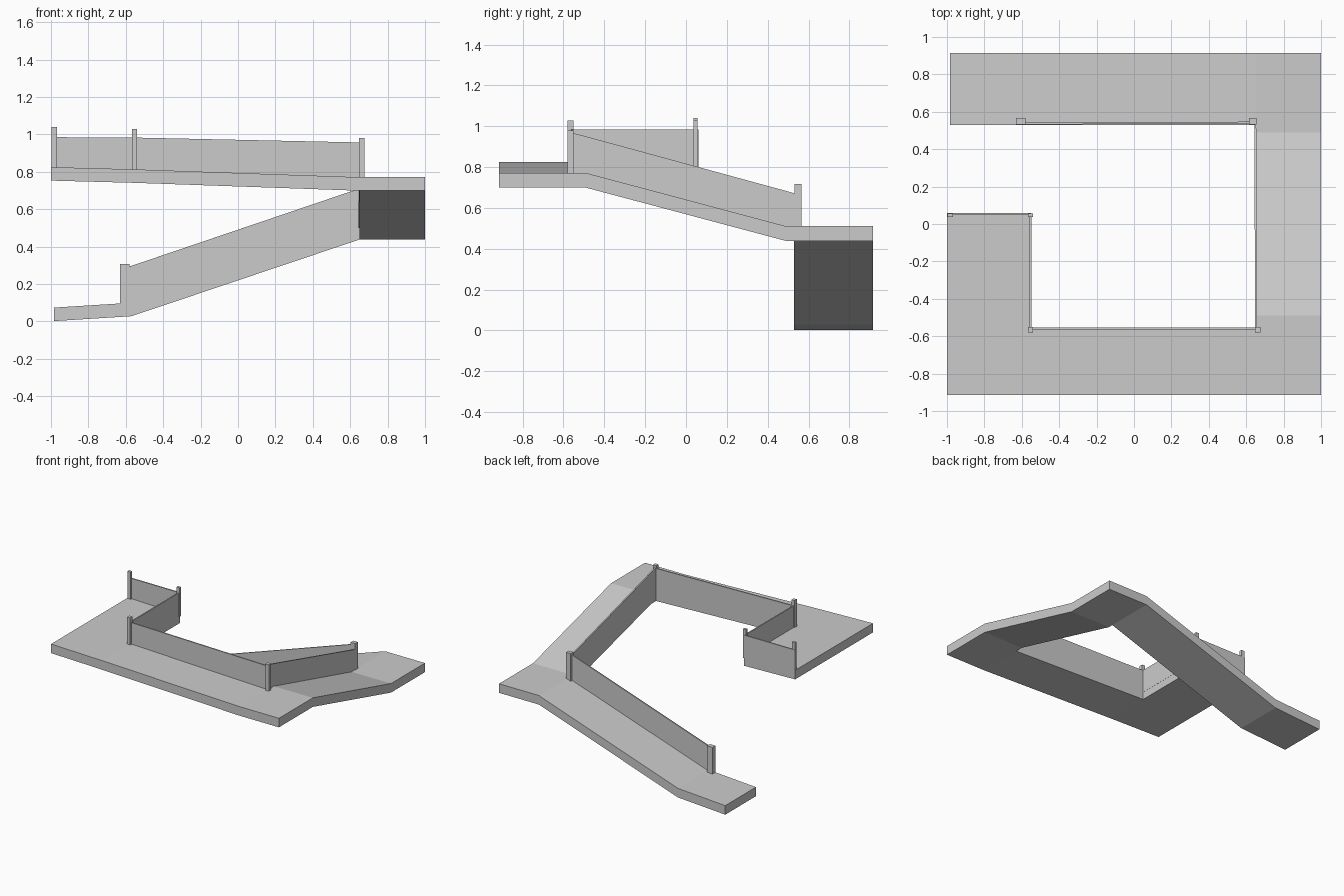
import bpy, bmesh
from mathutils import Vector

if "Cube" in bpy.data.objects:
    bpy.data.objects.remove(bpy.data.objects["Cube"])

THICK = 0.072


def finish(bm, name):
    bmesh.ops.recalc_face_normals(bm, faces=bm.faces)
    mesh = bpy.data.meshes.new(name)
    bm.to_mesh(mesh)
    bm.free()
    obj = bpy.data.objects.new(name, mesh)
    bpy.context.collection.objects.link(obj)
    return obj


def walkway(name, panels):
    """Slab from plan rectangles: x0, x1, y0, y1, slope axis, z at start, z at end."""
    bm = bmesh.new()
    for x0, x1, y0, y1, axis, za, zb in panels:
        corners = [(x0, y0), (x1, y0), (x1, y1), (x0, y1)]
        verts = []
        for x, y in corners:
            low = (x == x0) if axis == 'x' else (y == y0)
            verts.append(bm.verts.new((x, y, za if low else zb)))
        bm.faces.new(verts)
    bmesh.ops.remove_doubles(bm, verts=bm.verts, dist=0.0005)
    ext = bmesh.ops.extrude_face_region(bm, geom=bm.faces[:], use_keep_orig=True)
    low = [g for g in ext['geom'] if isinstance(g, bmesh.types.BMVert)]
    bmesh.ops.translate(bm, verts=low, vec=(0, 0, -THICK))
    return finish(bm, name)


def rail(name, points, thick=0.010):
    """Solid parapet through (x, y, bottom z, top z) points on a straight plan line."""
    bm = bmesh.new()
    d = Vector((points[-1][0] - points[0][0], points[-1][1] - points[0][1], 0)).normalized()
    side = Vector((-d.y, d.x, 0)) * thick / 2
    rings = []
    for x, y, zb, zt in points:
        b, t = Vector((x, y, zb)), Vector((x, y, zt))
        rings.append([bm.verts.new(p) for p in (b - side, b + side, t + side, t - side)])
    for a, b in zip(rings, rings[1:]):
        for i in range(4):
            j = (i + 1) % 4
            bm.faces.new((a[i], a[j], b[j], b[i]))
    bm.faces.new(rings[0])
    bm.faces.new(rings[-1])
    return finish(bm, name)


def post(name, x, y, sx, sy, z0, z1):
    bm = bmesh.new()
    bmesh.ops.create_cube(bm, size=1)
    for v in bm.verts:
        v.co = (x + v.co.x * sx, y + v.co.y * sy, (z0 + z1) / 2 + v.co.z * (z1 - z0))
    return finish(bm, name)


# Continuous walkway spiralling up around the square opening
walkway("walkway", [
    (-0.985, -0.57, 0.53, 0.915, 'x', 0.074, 0.100),
    (-0.57, 0.65, 0.53, 0.915, 'x', 0.100, 0.510),
    (0.65, 1.0, 0.53, 0.915, 'y', 0.510, 0.510),
    (0.65, 1.0, 0.49, 0.53, 'y', 0.510, 0.510),
    (0.65, 1.0, -0.49, 0.49, 'y', 0.771, 0.510),
    (0.65, 1.0, -0.553, -0.49, 'y', 0.771, 0.771),
    (0.65, 1.0, -0.915, -0.553, 'y', 0.771, 0.771),
    (-0.55, 0.65, -0.915, -0.553, 'x', 0.813, 0.771),
    (-1.0, -0.55, -0.915, -0.553, 'x', 0.825, 0.813),
    (-1.0, -0.55, -0.553, 0.06, 'x', 0.825, 0.813),
])

# Parapets along the inner edge
rail("lower_ramp_rail", [(-0.60, 0.537, 0.08, 0.287), (0.635, 0.542, 0.49, 0.706)])
rail("side_ramp_rail", [(0.648, 0.545, 0.50, 0.667), (0.649, 0.49, 0.50, 0.683),
                        (0.652, -0.49, 0.76, 0.950), (0.653, -0.56, 0.76, 0.968)])
rail("upper_ramp_rail", [(0.655, -0.558, 0.76, 0.957), (-0.55, -0.558, 0.80, 0.983)])
rail("platform_side_rail", [(-0.554, -0.555, 0.80, 0.984), (-0.554, 0.055, 0.80, 0.985)])
rail("platform_end_rail", [(-0.55, 0.055, 0.80, 0.984), (-0.998, 0.055, 0.81, 0.985)])

# Posts at the rail ends and corners
for name, *dims in [
    ("post_ramp_foot", -0.605, 0.549, 0.05, 0.036, 0.07, 0.308),
    ("post_lower_corner", 0.636, 0.549, 0.04, 0.034, 0.47, 0.718),
    ("post_upper_corner", 0.661, -0.566, 0.030, 0.028, 0.76, 0.980),
    ("post_platform_front", -0.553, -0.566, 0.026, 0.028, 0.80, 1.028),
    ("post_platform_inner", -0.553, 0.047, 0.026, 0.020, 0.80, 1.030),
    ("post_platform_outer", -0.982, 0.047, 0.028, 0.020, 0.81, 1.040),
]:
    post(name, *dims)
